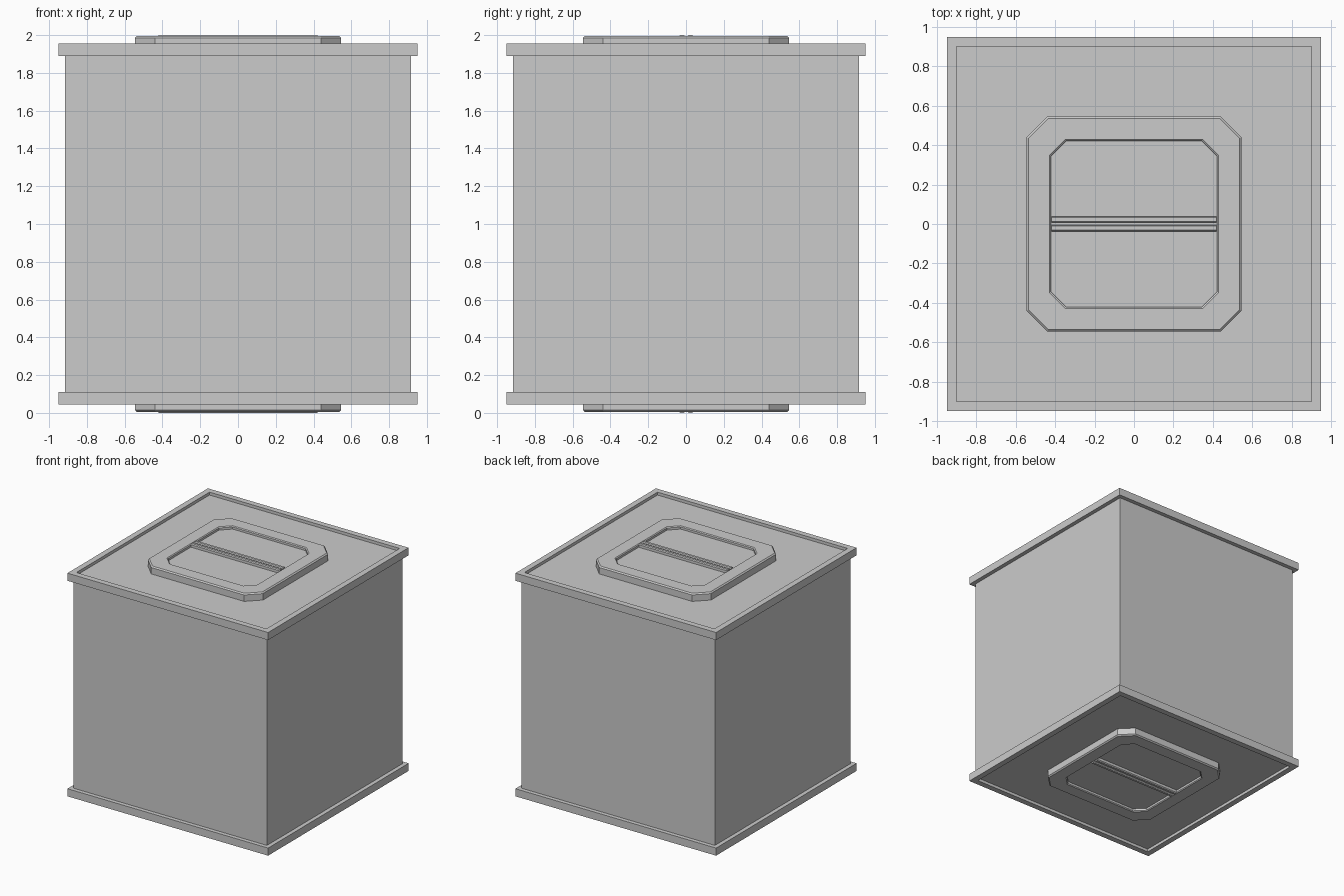
import bpy
import bmesh

cube = bpy.data.objects.get("Cube")
if cube:
    bpy.data.objects.remove(cube, do_unlink=True)

grey = bpy.data.materials.new("plain grey")
grey.use_nodes = True
COLOUR = (0.6, 0.6, 0.6, 1)
grey.diffuse_color = COLOUR
grey.node_tree.nodes["Principled BSDF"].inputs["Base Color"].default_value = COLOUR


def finish(name, bm):
    bmesh.ops.recalc_face_normals(bm, faces=bm.faces)
    mesh = bpy.data.meshes.new(name)
    bm.to_mesh(mesh)
    bm.free()
    mesh.materials.append(grey)
    obj = bpy.data.objects.new(name, mesh)
    bpy.context.collection.objects.link(obj)
    return obj


def outline(half, cut):
    """Square outline, with clipped corners when cut is above zero."""
    if cut == 0:
        return [(half, half), (-half, half), (-half, -half), (half, -half)]
    k = half - cut
    quarter = [(half, k), (k, half)]
    points = []
    for _ in range(4):
        points += quarter
        quarter = [(-y, x) for x, y in quarter]
    return points


def loft(name, sections, flip, closed=False):
    """Bridge (half, cut, z) outlines; closed joins last to first, else caps the ends."""
    bm = bmesh.new()
    rings = [[bm.verts.new((x, y, 2 - z if flip else z)) for x, y in outline(h, c)]
             for h, c, z in sections]
    pairs = list(zip(rings, rings[1:]))
    if closed:
        pairs.append((rings[-1], rings[0]))
    else:
        bm.faces.new(rings[0])
        bm.faces.new(rings[-1])
    for a, b in pairs:
        for i in range(len(a)):
            j = (i + 1) % len(a)
            bm.faces.new((a[i], a[j], b[j], b[i]))
    return finish(name, bm)


def bar(name, y_mid, flip):
    """Slim strip across the hatch with a narrowed top edge."""
    bm = bmesh.new()
    levels = [(0.016, 1.965), (0.016, 1.992), (0.010, 2.0)]
    profile = [(-w, z) for w, z in levels] + [(w, z) for w, z in reversed(levels)]
    ends = [[bm.verts.new((x, y_mid + y, 2 - z if flip else z)) for y, z in profile]
            for x in (-0.42, 0.42)]
    for end in ends:
        bm.faces.new(end)
    for i in range(len(profile)):
        j = (i + 1) % len(profile)
        bm.faces.new((ends[0][i], ends[0][j], ends[1][j], ends[1][i]))
    return finish(name, bm)


# Main box
loft("box_body", [(0.915, 0, 0.07), (0.915, 0, 1.93)], False)

# Matching lid and base fittings
for side, flip in (("top", False), ("bottom", True)):
    # Raised square rim
    loft(side + "_rim", [(0.95, 0, 1.89), (0.95, 0, 1.955),
                         (0.90, 0, 1.955), (0.90, 0, 1.89)], flip, closed=True)
    # Clipped-corner hatch frame with bevelled edges
    loft(side + "_hatch_frame", [(0.545, 0.105, 1.92), (0.545, 0.105, 1.985),
                                 (0.535, 0.100, 1.995), (0.428, 0.078, 1.995),
                                 (0.421, 0.076, 1.988), (0.421, 0.076, 1.92)],
         flip, closed=True)
    # Sunken hatch panel
    loft(side + "_hatch_panel", [(0.423, 0.077, 1.925), (0.423, 0.077, 1.97)], flip)
    # Twin strips across the middle
    for label, y in (("front", -0.021), ("back", 0.023)):
        bar(f"{side}_{label}_strip", y, flip)
